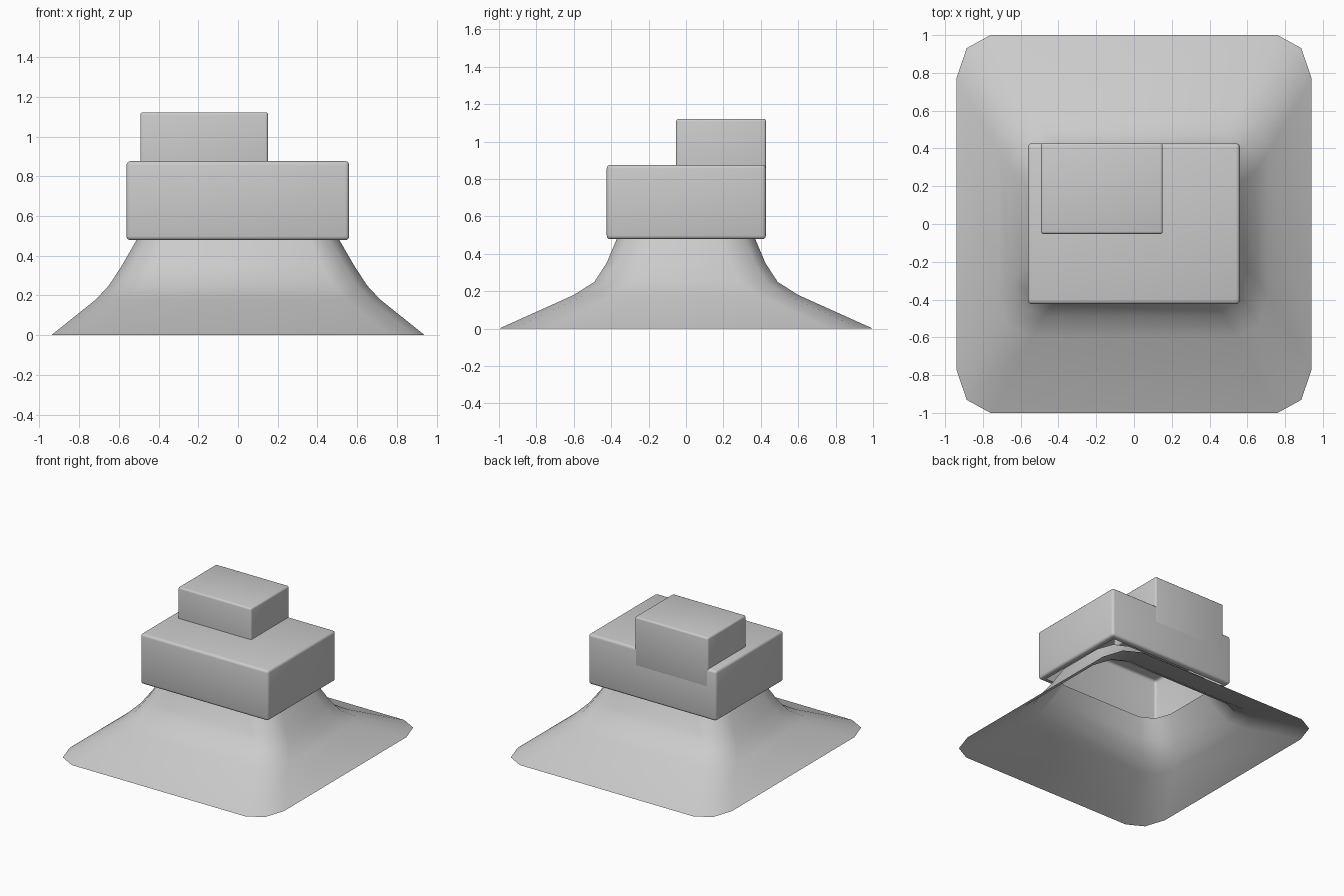
import bpy, bmesh
from mathutils import Vector

if "Cube" in bpy.data.objects:
    bpy.data.objects.remove(bpy.data.objects["Cube"])


def finish(name, bm):
    bmesh.ops.recalc_face_normals(bm, faces=bm.faces)
    me = bpy.data.meshes.new(name)
    bm.to_mesh(me)
    bm.free()
    ob = bpy.data.objects.new(name, me)
    bpy.context.collection.objects.link(ob)
    bpy.ops.object.select_all(action='DESELECT')
    ob.select_set(True)
    bpy.context.view_layer.objects.active = ob
    bpy.ops.object.shade_smooth_by_angle(angle=0.9)
    return ob


def corner_ring(hx, hy, cx, cy):
    # rectangle with each corner cut in two facets
    q = [(hx, hy - cy), (hx - .3 * cx, hy - .3 * cy), (hx - cx, hy)]
    return (q + [(-x, y) for x, y in reversed(q)]
            + [(-x, -y) for x, y in q] + [(x, -y) for x, y in reversed(q)])


def bridge(bm, a, b):
    n = len(a)
    for i in range(n):
        j = (i + 1) % n
        bm.faces.new((a[i], a[j], b[j], b[i]))


# flared skirt: open thin sheet, levels are (z, half x, half y, corner x, corner y)
levels = [(0, .94, 1.0, .18, .23), (.18, .715, .60, .17, .21), (.25, .65, .49, .165, .20),
          (.35, .585, .425, .16, .19), (.48, .51, .37, .155, .18)]
bm = bmesh.new()
rings = [[bm.verts.new((x, y, z)) for x, y in corner_ring(hx, hy, cx, cy)]
         for z, hx, hy, cx, cy in levels]
for a, b in zip(rings, rings[1:]):
    bridge(bm, a, b)
finish("flared_skirt", bm)


def rounded_box(name, lo, hi, bevel, inset=0):
    lo, hi = Vector(lo), Vector(hi)
    bm = bmesh.new()
    bmesh.ops.create_cube(bm, size=1)
    for v in bm.verts:
        v.co = (lo + hi) / 2 + v.co * (hi - lo)
    bmesh.ops.bevel(bm, geom=bm.edges[:], offset=bevel, segments=3,
                    profile=.5, affect='EDGES')
    if inset:
        # open the underside, leaving a narrow rim
        bm.normal_update()
        base = [f for f in bm.faces if f.normal.z < -.99 and f.calc_area() > .1]
        bmesh.ops.inset_region(bm, faces=base, thickness=inset)
        bmesh.ops.delete(bm, geom=base, context='FACES')
    return finish(name, bm)


# hollow main block and the smaller block sunk into its top
rounded_box("main_block", (-.562, -.424, .478), (.56, .427, .876), .02, .035)
rounded_box("upper_block", (-.492, -.053, .73), (.152, .428, 1.122), .014)
